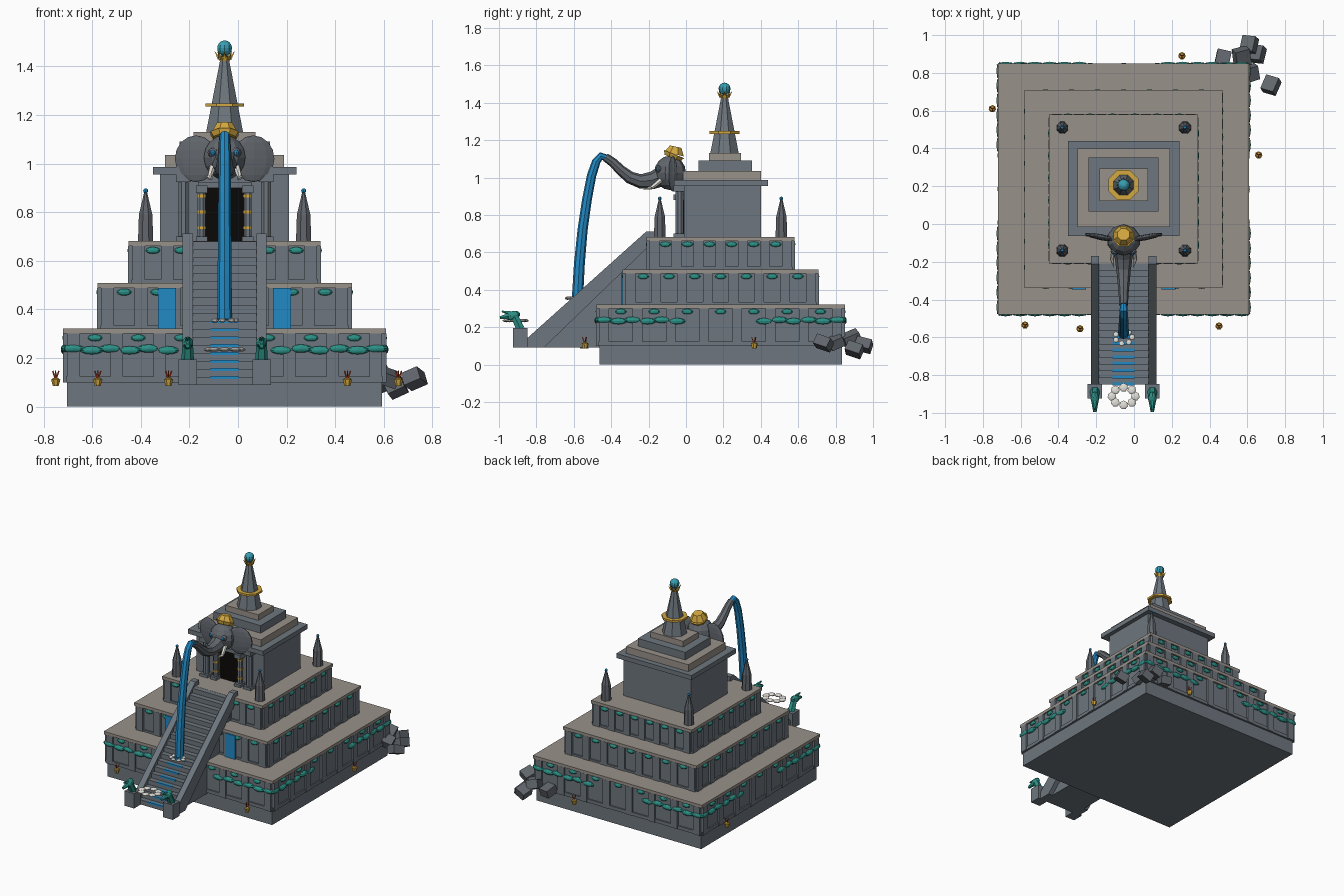
import bpy, bmesh, math, random
from mathutils import Matrix, Vector, Euler

if "Cube" in bpy.data.objects:
    bpy.data.objects.remove(bpy.data.objects["Cube"])

random.seed(4)
CX, CY = -0.055, 0.185          # temple axis


def mat(name, r, g, b):
    m = bpy.data.materials.new(name)
    lin = [((c + 0.055) / 1.055) ** 2.4 if c > 0.04 else c / 12.92 for c in (r, g, b)]
    m.diffuse_color = (*lin, 1)
    m.use_nodes = True
    m.node_tree.nodes["Principled BSDF"].inputs["Base Color"].default_value = m.diffuse_color
    return m


STONE = mat("grey_stone", 0.43, 0.465, 0.495)
HIDE = mat("dark_stone", 0.38, 0.40, 0.425)
CAP = mat("warm_stone", 0.60, 0.57, 0.54)
WATER = mat("water_blue", 0.13, 0.54, 0.77)
JADE = mat("jade", 0.17, 0.57, 0.53)
AQUA = mat("aqua_gem", 0.22, 0.62, 0.70)
GOLD = mat("gold", 0.83, 0.66, 0.25)
BLACK = mat("doorway_black", 0.04, 0.035, 0.03)
WHITE = mat("ivory_white", 0.90, 0.89, 0.86)
RED = mat("flame_red", 0.80, 0.25, 0.12)


class Part:
    """Collects primitives into one named object."""
    def __init__(self, name, material):
        self.name, self.material, self.bm = name, material, bmesh.new()

    def box(self, x0, x1, y0, y1, z0, z1):
        return self.block(((x0 + x1) / 2, (y0 + y1) / 2, (z0 + z1) / 2), (x1 - x0, y1 - y0, z1 - z0))

    def block(self, c, s, rot=(0, 0, 0)):
        bmesh.ops.create_cube(self.bm, size=1, matrix=Matrix.LocRotScale(Vector(c), Euler(rot), Vector(s)))
        return self

    def ball(self, c, s, rot=(0, 0, 0), u=8, v=6):
        bmesh.ops.create_uvsphere(self.bm, u_segments=u, v_segments=v, radius=1,
                                  matrix=Matrix.LocRotScale(Vector(c), Euler(rot), Vector(s)))
        return self

    def cone(self, a, b, r0, r1, n=8):
        a, b = Vector(a), Vector(b)
        q = (b - a).to_track_quat('Z', 'Y')
        m = Matrix.Translation((a + b) / 2) @ q.to_matrix().to_4x4() @ Matrix.Rotation(math.pi / n, 4, 'Z')
        bmesh.ops.create_cone(self.bm, cap_ends=True, segments=n, radius1=r0, radius2=r1,
                              depth=(b - a).length, matrix=m)
        return self

    def tube(self, pts, n=8):
        """Swept tube in the yz plane; pts are (y, z, radius)."""
        rings = []
        for i, (y, z, r) in enumerate(pts):
            p, q = pts[max(i - 1, 0)], pts[min(i + 1, len(pts) - 1)]
            t = Vector((0, q[0] - p[0], q[1] - p[1])).normalized()
            side, up = Vector((1, 0, 0)), t.cross(Vector((1, 0, 0)))
            rings.append([self.bm.verts.new(Vector((CX, y, z)) + r * (
                math.cos(2 * math.pi * k / n) * side + math.sin(2 * math.pi * k / n) * up)) for k in range(n)])
        for a, b in zip(rings, rings[1:]):
            for k in range(n):
                self.bm.faces.new((a[k], a[(k + 1) % n], b[(k + 1) % n], b[k]))
        self.bm.faces.new(rings[0])
        self.bm.faces.new(rings[-1])
        return self

    def done(self):
        bmesh.ops.recalc_face_normals(self.bm, faces=self.bm.faces)
        me = bpy.data.meshes.new(self.name)
        self.bm.to_mesh(me)
        self.bm.free()
        me.materials.append(self.material)
        ob = bpy.data.objects.new(self.name, me)
        bpy.context.collection.objects.link(ob)
        return ob


def centred(name, material, hx, hy, z0, z1, cy=CY):
    Part(name, material).box(CX - hx, CX + hx, cy - hy, cy + hy, z0, z1).done()


def on_side(k, u, d):
    """Point on side k (0 = front), u along it and d out from the axis."""
    a = k * math.pi / 2
    return CX + u * math.cos(a) + d * math.sin(a), CY + u * math.sin(a) - d * math.cos(a), a


# Three terraces with caps, pilasters and jade leaves
centred("plinth", STONE, 0.648, 0.648, 0, 0.1)
pil, leaf = Part("pilasters", STONE), Part("jade_leaves", JADE)
for i, (wall, cap, z0, z1, n) in enumerate([(0.652, 0.664, 0.1, 0.30, 7), (0.512, 0.524, 0.31, 0.488, 7),
                                            (0.384, 0.395, 0.50, 0.66, 6)]):
    centred(f"terrace_wall_{i + 1}", STONE, wall, wall, z0, z1)
    centred(f"terrace_cap_{i + 1}", CAP, cap, cap, z1, z1 + 0.021)
    for k in range(4):
        for j in range(n + 1):
            x, y, a = on_side(k, (j / n - 0.5) * 2 * (wall - 0.03), wall + 0.003)
            pil.block((x, y, (z0 + z1) / 2), (0.052, 0.02, z1 - z0), (0, 0, a))
        for z in (z0 + 0.012,):
            x, y, a = on_side(k, 0, wall + 0.002)
            pil.block((x, y, z), (2 * wall, 0.014, 0.024), (0, 0, a))
        for j in range(n):
            x, y, a = on_side(k, ((j + 0.5) / n - 0.5) * 2 * (wall - 0.03), wall + 0.004)
            leaf.ball((x, y, z1 - 0.017), (0.03, 0.012, 0.014), (0, 0, a))
pil.done()
leaf.done()

# Jade garlands near the corners of the lowest terrace
gar = Part("jade_garlands", JADE)
for k in range(4):
    for s in (-1, 1):
        for j in range(6):
            x, y, a = on_side(k, s * (0.235 + j * 0.078), 0.658)
            gar.ball((x, y, 0.232 + 0.007 * (j % 2)), (0.047, 0.016, 0.017), (0, 0, a))
gar.done()

# Sanctum with stepped roof
centred("sanctum_wall", STONE, 0.265, 0.205, 0.68, 0.96, 0.195)
centred("sanctum_cornice", STONE, 0.295, 0.251, 0.955, 0.987, 0.188)
centred("roof_step_1", CAP, 0.245, 0.208, 0.987, 1.036, 0.193)
centred("roof_step_2", STONE, 0.186, 0.143, 1.036, 1.09, 0.21)
centred("roof_step_3", CAP, 0.128, 0.085, 1.09, 1.13, 0.208)
Part("doorway", BLACK).box(CX - 0.08, CX + 0.08, -0.016, -0.008, 0.68, 0.90).done()
col, band = Part("columns", STONE), Part("column_bands", GOLD)
for s in (-1, 1):
    for off, r, top in ((0.095, 0.017, 0.91), (0.17, 0.022, 0.955)):
        x = CX + s * off
        col.cone((x, -0.035, 0.68), (x, -0.035, top), r, r)
        col.box(x - r * 1.4, x + r * 1.4, -0.066, -0.01, top - 0.03, top)
        col.box(x - r * 1.4, x + r * 1.4, -0.066, -0.01, 0.68, 0.70)
    for z in (0.73, 0.795, 0.86):
        band.cone((CX + s * 0.095, -0.035, z), (CX + s * 0.095, -0.035, z + 0.012), 0.02, 0.02)
col.box(CX - 0.11, CX + 0.11, -0.05, 0, 0.90, 0.925)
col.done()
band.done()

# Central spire
SY = 0.206
Part("spire", STONE).cone((CX, SY, 1.13), (CX, SY, 1.445), 0.082, 0.016).done()
Part("spire_ring", GOLD).cone((CX, SY, 1.234), (CX, SY, 1.248), 0.086, 0.086).done()
crown = Part("spire_petals", GOLD).cone((CX, SY, 1.415), (CX, SY, 1.44), 0.018, 0.03)
for k in range(8):
    c, s = math.cos(k * math.pi / 4), math.sin(k * math.pi / 4)
    crown.cone((CX + 0.022 * c, SY + 0.022 * s, 1.43), (CX + 0.042 * c, SY + 0.042 * s, 1.464), 0.009, 0, 4)
crown.done()
Part("spire_orb", AQUA).ball((CX, SY, 1.475), (0.032, 0.032, 0.032), u=10, v=8).done()

# Corner spirelets
sp, tip = Part("corner_spirelets", HIDE), Part("spirelet_tips", WATER)
for sx in (-1, 1):
    for sy in (-1, 1):
        x, y = CX + sx * 0.325, CY + sy * 0.325
        sp.cone((x, y, 0.68), (x, y, 0.79), 0.034, 0.03).cone((x, y, 0.79), (x, y, 0.88), 0.03, 0.007)
        tip.ball((x, y, 0.888), (0.01, 0.01, 0.01))
sp.done()
tip.done()

# Stairway with sloping rails, posts and trickling water
N, Y0, Y1, Z0, Z1 = 18, -0.85, -0.21, 0.09, 0.68
st, trick = Part("stairs", STONE), Part("stair_trickles", WATER)
for i in range(N):
    y, z = Y0 + (Y1 - Y0) * i / N, Z0 + (Z1 - Z0) * (i + 1) / N
    st.box(CX - 0.14, CX + 0.14, y, -0.18, z - (Z1 - Z0) / N, z)
    if i < 8:
        trick.box(CX - 0.058, CX + 0.058, y - 0.004, y + 0.012, z - 0.008, z + 0.003)
st.done()
trick.done()
rail = Part("stair_rails", STONE)
for s in (-1, 1):
    x = CX + s * 0.152
    prof = [(Y0, 0.09), (Y0, 0.14), (-0.212, 0.712), (-0.17, 0.712), (-0.17, 0.66), (-0.76, 0.09)]
    v = [[rail.bm.verts.new((x + d, y, z)) for y, z in prof] for d in (-0.021, 0.021)]
    rail.bm.faces.new(v[0])
    rail.bm.faces.new(v[1])
    for i in range(6):
        j = (i + 1) % 6
        rail.bm.faces.new((v[0][i], v[0][j], v[1][j], v[1][i]))
    rail.box(x - 0.038, x + 0.038, -0.925, -0.848, 0.09, 0.195)
rail.done()

# Jade serpents on the posts
ser = Part("post_serpents", JADE)
for s in (-1, 1):
    x = CX + s * 0.152
    ser.cone((x, -0.885, 0.19), (x, -0.915, 0.255), 0.026, 0.022, 6)
    ser.ball((x, -0.925, 0.262), (0.023, 0.04, 0.024), (0.3, 0, 0))
    ser.cone((x, -0.935, 0.262), (x, -0.995, 0.25), 0.02, 0.009, 6)
    ser.cone((x, -0.94, 0.275), (x, -0.985, 0.285), 0.013, 0.004, 5)
ser.done()

# Elephant head, ears and trunk
Part("elephant_head", HIDE).ball((CX, -0.085, 1.025), (0.09, 0.085, 0.092), u=10, v=8).done()
ears, tusk = Part("elephant_ears", HIDE), Part("tusks", WHITE)
eye, socket = Part("eyes", WATER), Part("brows", HIDE)
for s in (-1, 1):
    ears.ball((CX + s * 0.118, -0.07, 1.02), (0.092, 0.016, 0.096), (0, 0, s * 0.2), 10, 8)
    tusk.cone((CX + s * 0.05, -0.135, 0.985), (CX + s * 0.062, -0.185, 0.945), 0.014, 0.011, 6)
    tusk.cone((CX + s * 0.062, -0.185, 0.945), (CX + s * 0.05, -0.235, 0.935), 0.011, 0, 6)
    socket.ball((CX + s * 0.047, -0.145, 1.045), (0.023, 0.016, 0.02))
    eye.ball((CX + s * 0.048, -0.158, 1.045), (0.011, 0.009, 0.011))
for p in (ears, tusk, eye, socket):
    p.done()
Part("trunk", HIDE).tube([(-0.12, 1.01, 0.055), (-0.18, 0.985, 0.047), (-0.245, 0.98, 0.038), (-0.30, 1.0, 0.033),
                          (-0.35, 1.04, 0.028), (-0.39, 1.08, 0.025), (-0.43, 1.108, 0.023)]).done()
Part("head_crown", GOLD).cone((CX, -0.072, 1.105), (CX, -0.064, 1.125), 0.05, 0.062) \
    .cone((CX, -0.064, 1.125), (CX, -0.055, 1.165), 0.058, 0.034).done()

# Water jet, curtains and foam
Part("water_jet", WATER).tube([(-0.42, 1.103, 0.018), (-0.455, 1.115, 0.021), (-0.48, 1.085, 0.023), (-0.505, 1.01, 0.025),
                               (-0.53, 0.88, 0.026), (-0.553, 0.72, 0.027), (-0.57, 0.54, 0.029),
                               (-0.58, 0.36, 0.030)]).done()
cur = Part("water_curtains", WATER)
for s in (-1, 1):
    x = CX + s * 0.237
    cur.box(x - 0.037, x + 0.037, -0.347, -0.338, 0.32, 0.488)
cur.done()
foam = Part("foam", WHITE)
for cy, z, R, r, n in ((-0.6, 0.355, 0.045, 0.016, 7), (-0.912, 0.235, 0.062, 0.025, 8)):
    for k in range(n):
        a = 2 * math.pi * k / n
        foam.ball((CX + R * math.cos(a), cy + R * 0.75 * math.sin(a), z), (r, r, 0.009), u=7, v=5)
foam.done()

# Offering lamps with flames
lamp, fl = Part("offering_lamps", GOLD), Part("lamp_flames", RED)
for x, y in ((-0.577, -0.535), (-0.286, -0.555), (0.45, -0.54), (-0.75, 0.61), (0.66, 0.365), (0.254, 0.89)):
    lamp.cone((x, y, 0.085), (x, y, 0.112), 0.012, 0.02, 7).ball((x, y, 0.112), (0.016, 0.016, 0.008))
    for dx, dy in ((-0.012, 0.008), (0.013, 0.006), (0.0, -0.014)):
        fl.cone((x, y, 0.11), (x + dx, y + dy, 0.147), 0.004, 0.003, 4)
lamp.done()
fl.done()

# Fallen blocks at the back right corner
rub = Part("fallen_blocks", HIDE)
for x, y, z, s in ((0.61, 0.95, 0.105, 0.075), (0.65, 0.90, 0.08, 0.075), (0.57, 0.885, 0.14, 0.08),
                   (0.47, 0.875, 0.12, 0.075), (0.725, 0.735, 0.115, 0.075), (0.62, 0.80, 0.12, 0.07)):
    rub.block((x, y, z), (s, s * 1.1, s * 0.75), [random.uniform(-0.5, 0.5) for _ in range(3)])
rub.done()
